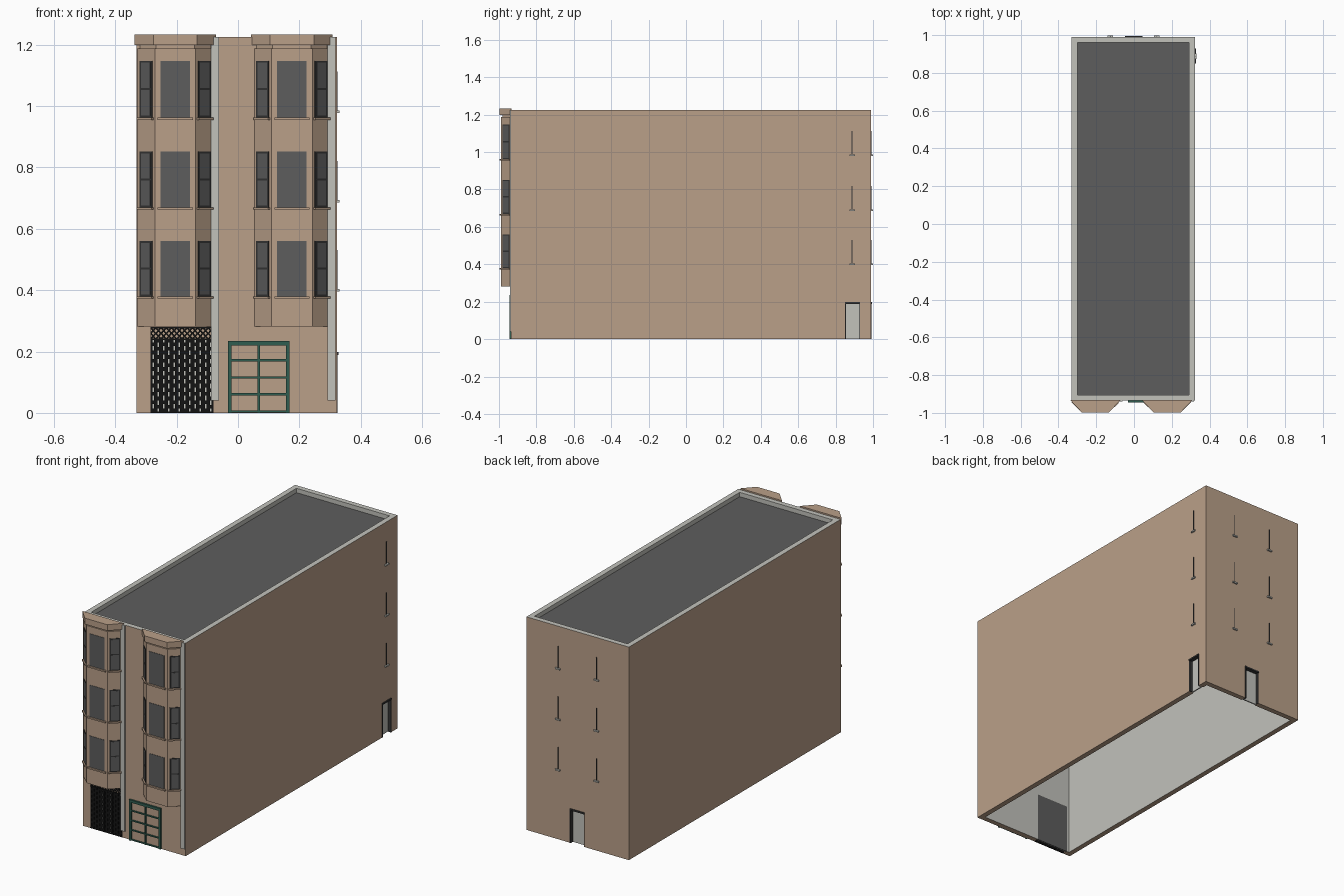
import bpy, bmesh, math
from mathutils import Matrix, Vector

cube = bpy.data.objects.get("Cube")
if cube:
    bpy.data.objects.remove(cube, do_unlink=True)


def material(name, rgb):
    m = bpy.data.materials.new(name)
    m.use_nodes = True
    m.diffuse_color = (*rgb, 1)
    node = next(n for n in m.node_tree.nodes if n.type == 'BSDF_PRINCIPLED')
    node.inputs["Base Color"].default_value = (*rgb, 1)
    node.inputs["Roughness"].default_value = 0.9
    return m


TAN = material("tan_render", (0.49, 0.35, 0.25))
LIGHT = material("light_grey", (0.54, 0.54, 0.50))
DARK = material("dark_grey", (0.11, 0.11, 0.11))
FRAME = material("charcoal", (0.035, 0.035, 0.035))
BLACK = material("black_iron", (0.007, 0.007, 0.007))
GREEN = material("dark_green", (0.03, 0.11, 0.08))

# Building footprint and wall lines, each run left to right as seen from outside
X0, X1, Y0, Y1, TOP, THICK = -0.33, 0.322, -0.935, 0.99, 1.225, 0.03
FRONT = (Vector((0, Y0)), Vector((1, Y0)))
SIDE = (Vector((X1, 0)), Vector((X1, 1)))
BACK = (Vector((0, Y1)), Vector((-1, Y1)))


def finish(name, bm, *mats):
    bmesh.ops.recalc_face_normals(bm, faces=bm.faces)
    mesh = bpy.data.meshes.new(name)
    bm.to_mesh(mesh)
    bm.free()
    for m in mats:
        mesh.materials.append(m)
    ob = bpy.data.objects.new(name, mesh)
    bpy.context.collection.objects.link(ob)
    return ob


def wall_box(bm, wall, u, z, out):
    """Box on a wall: u along it, z up, out away from its face."""
    p, q = wall
    d = (q - p).normalized()
    n = Vector((d.y, -d.x))
    c = p + d * (sum(u) / 2) + n * (sum(out) / 2)
    size = (abs(u[1] - u[0]), out[1] - out[0], z[1] - z[0], 1)
    m = (Matrix.Translation((c.x, c.y, sum(z) / 2))
         @ Matrix.Rotation(math.atan2(d.y, d.x), 4, 'Z') @ Matrix.Diagonal(size))
    bmesh.ops.create_cube(bm, size=1, matrix=m)


def part(name, mat, boxes):
    bm = bmesh.new()
    for b in boxes:
        wall_box(bm, *b)
    return finish(name, bm, mat)


def prism(name, mat, plan, z0, z1):
    bm = bmesh.new()
    base = bm.faces.new([bm.verts.new((x, y, z0)) for x, y in plan])
    top = bmesh.ops.extrude_face_region(bm, geom=[base])["geom"]
    bmesh.ops.translate(bm, vec=(0, 0, z1 - z0),
                        verts=[v for v in top if isinstance(v, bmesh.types.BMVert)])
    # Put the base back if the extrusion consumed it
    if len(bm.faces) < len(plan) + 2:
        bm.faces.new([v for v in bm.verts if abs(v.co.z - z0) < 1e-6])
    return finish(name, bm, mat)


# Hollow shell, open at the bottom: tan outside, light grey rim and inside
bm = bmesh.new()
rings = []
for inset, z in ((0, 0), (0, TOP), (THICK, TOP), (THICK, 0)):
    a, b, c, d = X0 + inset, X1 - inset, Y0 + inset, Y1 - inset
    rings.append([bm.verts.new((x, y, z)) for x, y in ((a, c), (b, c), (b, d), (a, d))])
for k in range(4):
    r, s = rings[k], rings[(k + 1) % 4]
    for i in range(4):
        j = (i + 1) % 4
        f = bm.faces.new((r[i], r[j], s[j], s[i]))
        f.material_index = 1 if k in (1, 2) else 0
shell = finish("building_walls", bm, TAN, LIGHT)

# Openings for the gate and the two doors
GATE, SIDE_DOOR, BACK_DOOR = (-0.285, -0.08), (0.85, 0.93), (-0.045, 0.048)
DOORS = ((SIDE, SIDE_DOOR), (BACK, BACK_DOOR))
cutter = part("opening_cutter", TAN, [(FRONT, GATE, (-0.1, 0.28), (-0.05, 0.05))]
              + [(w, u, (-0.1, 0.195), (-0.05, 0.05)) for w, u in DOORS])
cutter.hide_render = True
mod = shell.modifiers.new("openings", 'BOOLEAN')
mod.operation, mod.solver, mod.object = 'DIFFERENCE', 'EXACT', cutter
bpy.context.view_layer.objects.active = shell
bpy.ops.object.modifier_apply(modifier=mod.name)
bpy.data.objects.remove(cutter, do_unlink=True)

# Sunken flat roof
e = THICK - 0.002
prism("flat_roof", DARK, [(X0 + e, Y0 + e), (X1 - e, Y0 + e), (X1 - e, Y1 - e),
                          (X0 + e, Y1 - e)], 1.19, 1.2)

# Side and back doors with dark frames
for (w, (a, b)), side in zip(DOORS, ("side", "back")):
    part(side + "_door", LIGHT, [(w, (a, b), (0, 0.195), (-0.025, -0.018))])
    t = 0.006
    part(side + "_door_frame", FRAME, [
        (w, (a, a + t), (0, 0.195), (-0.018, 0.002)),
        (w, (b - t / 2, b), (0, 0.195), (-0.018, 0.002)),
        (w, (a, b), (0.195 - t, 0.198), (-0.018, 0.005))])

# Narrow slit windows and their sills, three floors on the side and back
slits, sills = [], []
for w, u in ((SIDE, 0.888), (BACK, -0.12), (BACK, 0.125)):
    for z in (0.4, 0.69, 0.982):
        slits.append((w, (u - 0.002, u + 0.002), (z, z + 0.13), (-0.001, 0.003)))
        sills.append((w, (u - 0.015, u + 0.015), (z - 0.004, z + 0.004), (-0.002, 0.009)))
part("slit_windows", FRAME, slits)
part("slit_window_sills", LIGHT, sills)

# Light pilaster strips on the front
part("front_strips", LIGHT, [(FRONT, (x, x + 0.026), (0.04, TOP), (-0.002, 0.006))
                             for x in (-0.088, 0.292)])

# Garage door: green frame and glazing bars over the wall
gx, gr, gt = -0.033, 0.168, 0.232
bars = [(FRONT, (gx, gx + 0.012), (0, gt), (0, 0.009)),
        (FRONT, (gr - 0.012, gr), (0, gt), (0, 0.009)),
        (FRONT, (gx, gr), (gt - 0.012, gt + 0.003), (0, 0.01)),
        (FRONT, (0.064, 0.071), (0, gt), (0, 0.006))]
bars += [(FRONT, (gx, gr), (z, z + 0.007), (0, 0.006)) for z in (0.001, 0.057, 0.112, 0.168)]
part("garage_door_frame", GREEN, bars)

# Entrance: dark inner panel, pale lining and iron gate
part("entrance_panel", DARK, [(FRONT, GATE, (0, 0.28), (-0.03, -0.025))])
part("entrance_lining", LIGHT, [(FRONT, GATE, (0, 0.24), (-0.025, -0.02))])
part("entrance_transom", TAN, [(FRONT, GATE, (0.24, 0.28), (-0.025, -0.006))])
cols = 12
pitch = (GATE[1] - GATE[0]) / cols
iron = []
for i in range(cols + 1):
    x = GATE[0] + i * pitch
    w = pitch * 0.36
    iron.append((FRONT, (max(x - w, GATE[0]), min(x + w, GATE[1])), (0, 0.24), (-0.006, 0)))
    if i < cols:
        for k in range(9):
            z = 0.002 + k * 0.027 + (i % 2) * 0.012
            iron.append((FRONT, (x, x + pitch), (z, min(z + 0.012, 0.24)), (-0.005, -0.001)))
iron += [(FRONT, GATE, (z, z + 0.005), (-0.006, 0.001)) for z in (0, 0.238, 0.275)]
part("entrance_gate", BLACK, iron)

# Crossed iron lattice over the gate
bm = bmesh.new()
for i in range(cols):
    x = GATE[0] + (i + 0.5) * pitch
    for z in (0.25, 0.268):
        for s in (-1, 1):
            m = (Matrix.Translation((x, Y0 + 0.003, z))
                 @ Matrix.Rotation(s * math.radians(42), 4, 'Y')
                 @ Matrix.Diagonal((0.005, 0.004, 0.025, 1)))
            bmesh.ops.create_cube(bm, size=1, matrix=m)
finish("gate_lattice", bm, BLACK)


# Bay windows
def bay_plan(x, grow=0.0):
    return [(x - grow, Y0 + 0.002), (x, Y0), (x + 0.056 - grow / 2, -0.988 - grow),
            (x + 0.189 + grow / 2, -0.988 - grow), (x + 0.245, Y0), (x + 0.245 + grow, Y0 + 0.002)]


FLOORS = ((0.38, 0.56), (0.67, 0.852), (0.963, 1.147))
for side, x in (("right", -0.327), ("left", 0.053)):
    plan = bay_plan(x)[1:5]
    prism(side + "_bay", TAN, plan, 0.282, 1.188)
    prism(side + "_bay_neck", TAN, bay_plan(x, -0.008)[2:4]
          + [(x + 0.237, Y0), (x + 0.008, Y0)], 1.186, 1.202)
    grown = bay_plan(x, 0.01)
    prism(side + "_bay_cornice", TAN, [grown[0]] + grown[2:4] + [grown[5]], 1.198, 1.233)
    pts = [Vector(p) for p in plan]
    glass, frames, ledges = [], [], []
    for i in range(3):
        wall = (pts[i], pts[i + 1])
        n = (wall[1] - wall[0]).length
        for z0, z1 in FLOORS:
            lo, hi, mid = n * 0.14, n * 0.86, (z0 + z1) / 2
            ledges.append((wall, (n * 0.07, n * 0.93), (z0 - 0.008, z0), (-0.002, 0.01)))
            if i == 1:
                glass.append((wall, (lo, hi), (z0, z1), (-0.002, 0.002)))
                continue
            frames.append((wall, (lo, hi), (z0, z1), (-0.002, 0.002)))
            for a, b in ((z0 + 0.006, mid - 0.003), (mid + 0.003, z1 - 0.006)):
                glass.append((wall, (lo + 0.007, hi - 0.007), (a, b), (0, 0.003)))
    part(side + "_bay_glass", DARK, glass)
    part(side + "_bay_window_frames", FRAME, frames)
    part(side + "_bay_sills", TAN, ledges)
